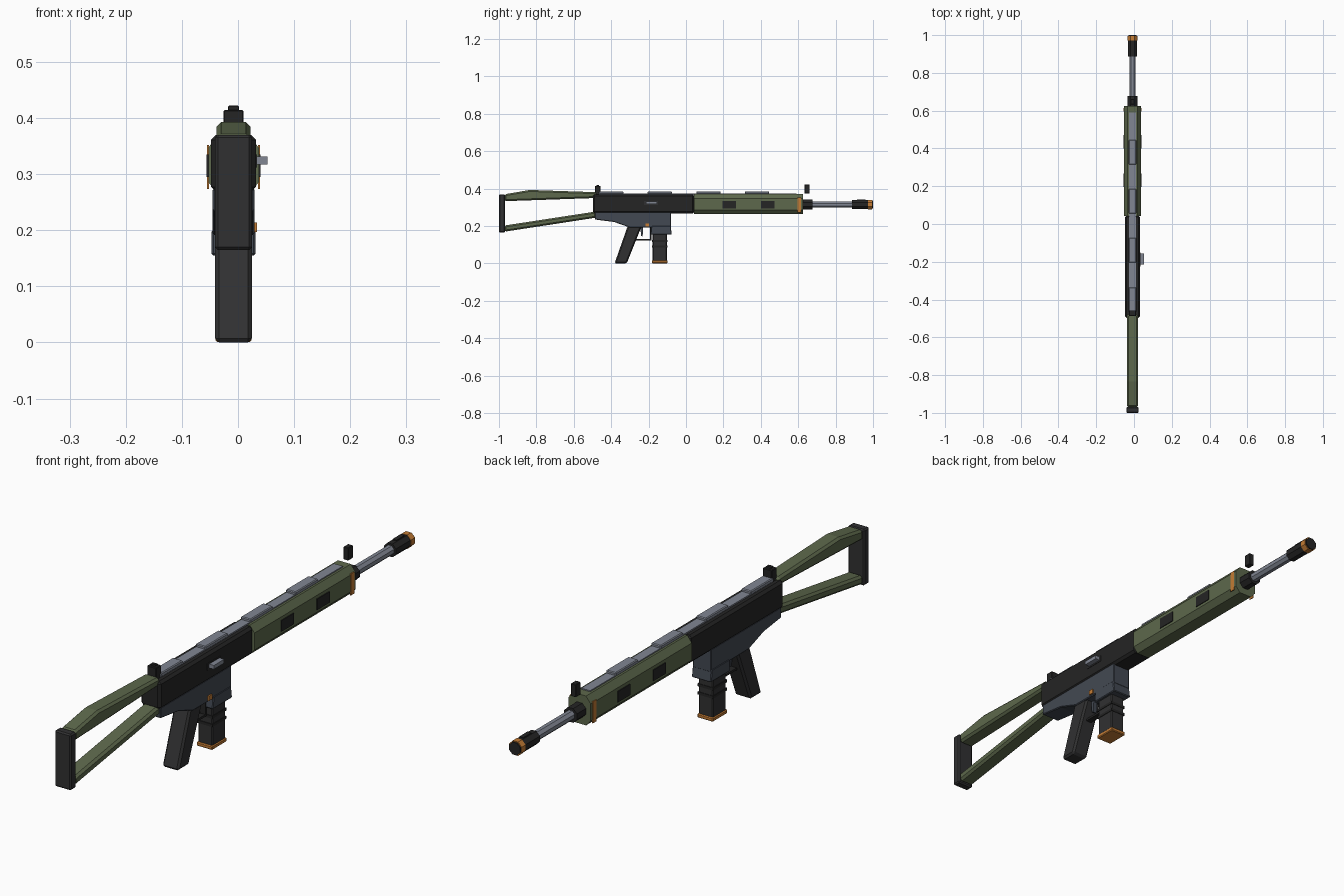
import bpy, bmesh, math
from mathutils import Matrix

cube = bpy.data.objects.get("Cube")
if cube:
    bpy.data.objects.remove(cube, do_unlink=True)

CX = -0.008      # centre plane of the body
BORE = 0.315     # height of the barrel axis


def material(name, r, g, b):
    m = bpy.data.materials.new(name)
    m.use_nodes = True
    m.diffuse_color = (r, g, b, 1)
    m.node_tree.nodes["Principled BSDF"].inputs["Base Color"].default_value = (r, g, b, 1)
    return m


BLACK = material("black metal", 0.018, 0.018, 0.018)
CHARCOAL = material("charcoal polymer", 0.03, 0.03, 0.031)
GREEN = material("olive green", 0.11, 0.14, 0.072)
SLATE = material("slate metal", 0.055, 0.066, 0.085)
STEEL = material("light steel", 0.22, 0.24, 0.29)
ORANGE = material("orange", 0.55, 0.2, 0.035)


def finish(name, bm, mat, bevel=0):
    bmesh.ops.recalc_face_normals(bm, faces=bm.faces)
    me = bpy.data.meshes.new(name)
    bm.to_mesh(me)
    bm.free()
    me.materials.append(mat)
    ob = bpy.data.objects.new(name, me)
    bpy.context.collection.objects.link(ob)
    if bevel:
        mod = ob.modifiers.new("chamfer", 'BEVEL')
        mod.width = bevel
        mod.segments = 1
        mod.limit_method = 'ANGLE'
        mod.angle_limit = math.radians(35)
    return ob


def extrude(name, ring, offset, mat, bevel=0):
    """Solid from a ring of points swept along an offset."""
    bm = bmesh.new()
    face = bm.faces.new([bm.verts.new(p) for p in ring])
    geom = bmesh.ops.extrude_face_region(bm, geom=[face])["geom"]
    moved = [v for v in geom if isinstance(v, bmesh.types.BMVert)]
    bmesh.ops.translate(bm, verts=moved, vec=offset)
    return finish(name, bm, mat, bevel)


def side_profile(name, points, half, mat, bevel=0):
    ring = [(CX - half, y, z) for y, z in points]
    return extrude(name, ring, (2 * half, 0, 0), mat, bevel)


def block(name, y0, y1, z0, z1, half, mat, bevel=0):
    return side_profile(name, [(y0, z0), (y1, z0), (y1, z1), (y0, z1)], half, mat, bevel)


def plate(name, x, y0, y1, z0, z1, thick, mat):
    ring = [(x, y0, z0), (x, y1, z0), (x, y1, z1), (x, y0, z1)]
    return extrude(name, ring, (thick, 0, 0), mat)


def tube(name, y0, y1, radius, mat, sides=8):
    bm = bmesh.new()
    place = (Matrix.Translation((CX, (y0 + y1) / 2, BORE))
             @ Matrix.Rotation(math.pi / 2, 4, 'X') @ Matrix.Rotation(math.pi / sides, 4, 'Z'))
    bmesh.ops.create_cone(bm, cap_ends=True, segments=sides, radius1=radius,
                          radius2=radius, depth=y1 - y0, matrix=place)
    return finish(name, bm, mat)


# Skeleton stock
block("butt_plate", -1.0, -0.968, 0.165, 0.37, 0.033, CHARCOAL, 0.005)
side_profile("stock_upper_strut", [(-0.97, 0.333), (-0.48, 0.35), (-0.48, 0.381),
             (-0.835, 0.393), (-0.97, 0.37)], 0.03, GREEN, 0.008)
side_profile("stock_lower_strut", [(-0.97, 0.17), (-0.48, 0.245), (-0.48, 0.278),
             (-0.97, 0.203)], 0.03, GREEN, 0.008)

# Receiver
block("upper_receiver", -0.497, 0.045, 0.268, 0.37, 0.04, BLACK, 0.009)
side_profile("lower_receiver", [(-0.487, 0.275), (-0.487, 0.235), (-0.385, 0.222),
             (-0.3, 0.192), (-0.08, 0.19), (-0.08, 0.275)], 0.037, SLATE, 0.003)
side_profile("magazine_well", [(-0.19, 0.155), (-0.076, 0.155), (-0.082, 0.2),
             (-0.185, 0.2)], 0.039, SLATE, 0.003)
plate("ejection_port", CX + 0.04, -0.225, -0.15, 0.312, 0.335, 0.002, CHARCOAL)
plate("charging_handle", CX + 0.035, -0.215, -0.155, 0.317, 0.331, 0.026, STEEL)
plate("safety_button", CX + 0.035, -0.217, -0.197, 0.197, 0.214, 0.007, ORANGE)

# Grip, trigger and guard
side_profile("grip", [(-0.382, 0), (-0.317, 0), (-0.235, 0.205), (-0.31, 0.205)],
             0.033, CHARCOAL, 0.007)
side_profile("trigger", [(-0.245, 0.2), (-0.228, 0.2), (-0.232, 0.145), (-0.24, 0.147)],
             0.008, SLATE)
block("guard_bottom", -0.27, -0.185, 0.122, 0.13, 0.011, BLACK)
block("guard_front", -0.193, -0.185, 0.122, 0.195, 0.011, BLACK)

# Magazine
block("magazine", -0.178, -0.102, 0.012, 0.16, 0.029, CHARCOAL, 0.004)
for i, z in enumerate((0.085, 0.115)):
    block(f"magazine_rib_{i + 1}", -0.181, -0.1, z, z + 0.01, 0.031, BLACK)
block("magazine_base", -0.183, -0.098, 0.001, 0.016, 0.032, ORANGE, 0.003)

# Octagonal handguard
half = [(0.026, 0.264), (0.045, 0.285), (0.045, 0.347), (0.026, 0.371)]
octagon = half + [(-x, z) for x, z in reversed(half)]
extrude("handguard", [(CX + x, 0.042, z) for x, z in octagon], (0, 0.583, 0), GREEN)
for side, name in ((1, "left"), (-1, "right")):
    x = CX + side * 0.044
    for i, y in enumerate((0.195, 0.4)):
        plate(f"{name}_vent_{i + 1}", x, y, y + 0.072, 0.295, 0.335, side * 0.004, BLACK)
    plate(f"{name}_front_band", x, 0.595, 0.615, 0.273, 0.352, side * 0.003, ORANGE)

# Top rail with alternating raised tiles
block("rail_base", -0.465, 0.59, 0.366, 0.375, 0.018, STEEL)
for i in range(4):
    y = -0.465 + i * 0.26
    block(f"rail_tile_{i + 1}", y, y + 0.13, 0.37, 0.385, 0.02, STEEL, 0.003)

# Sights
block("rear_sight", -0.487, -0.457, 0.365, 0.414, 0.018, BLACK, 0.002)
block("rear_sight_post", -0.478, -0.466, 0.412, 0.42, 0.009, BLACK)
block("front_sight", 0.633, 0.661, 0.375, 0.422, 0.01, BLACK, 0.002)

# Barrel and muzzle
tube("barrel_collar", 0.615, 0.677, 0.028, BLACK)
tube("barrel", 0.66, 0.9, 0.018, STEEL)
tube("muzzle_brake", 0.888, 0.985, 0.026, BLACK)
block("muzzle_brake_rib", 0.915, 0.96, 0.335, 0.343, 0.008, BLACK)
tube("muzzle_ring", 0.972, 0.995, 0.0275, ORANGE)
tube("muzzle_tip", 0.99, 1.0, 0.024, BLACK)
